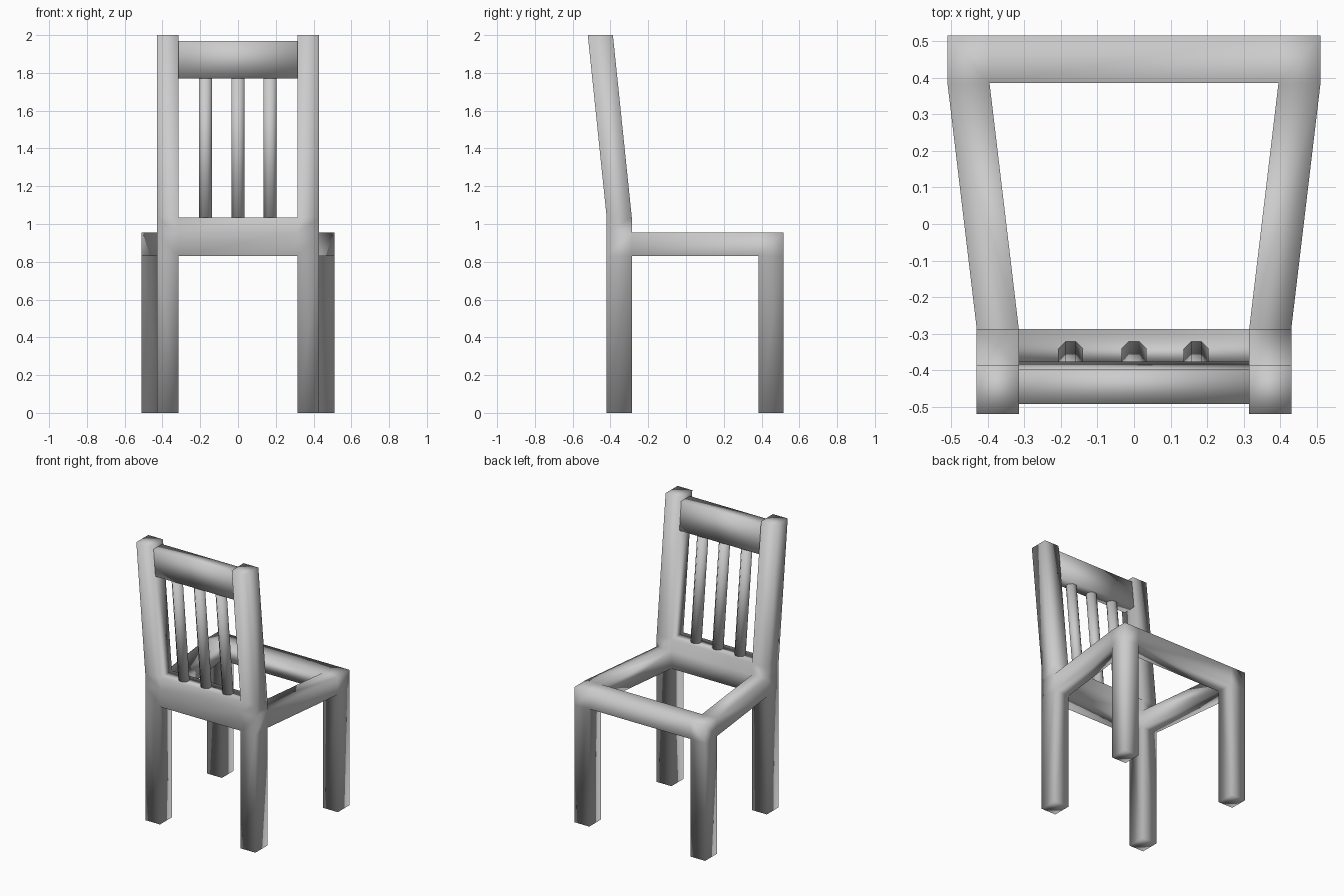
import bpy, bmesh, math
from mathutils import Vector, Matrix

cube = bpy.data.objects.get("Cube")
if cube:
    bpy.data.objects.remove(cube, do_unlink=True)

# One plain colour for the whole chair
grey = bpy.data.materials.new("light_grey")
grey.use_nodes = True
COLOUR = (0.6, 0.6, 0.6, 1)
grey.diffuse_color = COLOUR
grey.node_tree.nodes["Principled BSDF"].inputs["Base Color"].default_value = COLOUR

LEAN = -0.1 / 0.965          # backward lean of the backrest, y per unit z
BEND = 1.035                 # height where the back posts start leaning
SEAT_LOW, SEAT_TOP = 0.83, 0.955


def finish(bm, name):
    bmesh.ops.recalc_face_normals(bm, faces=bm.faces)
    for face in bm.faces:
        face.smooth = True
    mesh = bpy.data.meshes.new(name)
    bm.to_mesh(mesh)
    bm.free()
    mesh.materials.append(grey)
    obj = bpy.data.objects.new(name, mesh)
    bpy.context.collection.objects.link(obj)
    return obj


def add_block(bm, low, high, shared):
    """Add a six-sided block; a face shared with a neighbour is opened up."""
    def vert(p):
        key = tuple(round(c, 4) for c in p)
        if key not in shared:
            shared[key] = bm.verts.new(p)
        return shared[key]
    a, b = [vert(p) for p in low], [vert(p) for p in high]
    sides = [(a[i], a[(i + 1) % 4], b[(i + 1) % 4], b[i]) for i in range(4)]
    for quad in [a, b] + sides:
        old = bm.faces.get(quad)
        if old:
            bmesh.ops.delete(bm, geom=[old], context='FACES_ONLY')
        else:
            bm.faces.new(quad)


def ring(outline, z):
    return [(x, y, z) for x, y in outline]


# Welded frame: legs, leaning posts and seat rails
bm = bmesh.new()
shared = {}
post = {}
leg = {}
for s in (-1, 1):
    post[s] = [(s * 0.315, -0.42), (s * 0.43, -0.42), (s * 0.43, -0.287), (s * 0.315, -0.287)]
    leg[s] = [(s * 0.395, 0.385), (s * 0.51, 0.385), (s * 0.51, 0.515), (s * 0.395, 0.515)]
    lean_top = [(x, y - 0.1) for x, y in post[s]]
    levels = [ring(post[s], z) for z in (0, SEAT_LOW, SEAT_TOP, BEND)] + [ring(lean_top, 2)]
    for low, high in zip(levels, levels[1:]):
        add_block(bm, low, high, shared)
    levels = [ring(leg[s], z) for z in (0, SEAT_LOW, SEAT_TOP)]
    for low, high in zip(levels, levels[1:]):
        add_block(bm, low, high, shared)
    side = [post[s][3], post[s][2], leg[s][1], leg[s][0]]
    add_block(bm, ring(side, SEAT_LOW), ring(side, SEAT_TOP), shared)

cross = [leg[-1][0], leg[1][0], leg[1][3], leg[-1][3]]
add_block(bm, ring(cross, SEAT_LOW), ring(cross, SEAT_TOP), shared)
cross = [post[-1][0], post[1][0], post[1][3], post[-1][3]]
for z0, z1 in ((SEAT_LOW, SEAT_TOP), (SEAT_TOP, BEND)):
    add_block(bm, ring(cross, z0), ring(cross, z1), shared)
finish(bm, "chair_frame")

# Top rail, set slightly inside the post thickness and leaning with it
bm = bmesh.new()


def rail_section(z):
    shift = (z - BEND) * LEAN
    return [(x, y + shift, z) for x, y in
            ((-0.32, -0.395), (0.32, -0.395), (0.32, -0.3), (-0.32, -0.3))]


add_block(bm, rail_section(1.77), rail_section(1.97), {})
finish(bm, "top_rail")

# Three eight-sided spindles between the back rail and the top rail
for name, x in (("right", -0.173), ("middle", 0), ("left", 0.17)):
    bm = bmesh.new()
    bmesh.ops.create_cone(bm, cap_ends=True, segments=8, radius1=0.037, radius2=0.037, depth=0.78)
    bmesh.ops.rotate(bm, verts=bm.verts, matrix=Matrix.Rotation(math.pi / 8, 3, 'Z'))
    for v in bm.verts:
        v.co += Vector((x, -0.355 + (v.co.z + 0.37) * LEAN, 1.4))
    finish(bm, name + "_spindle")
